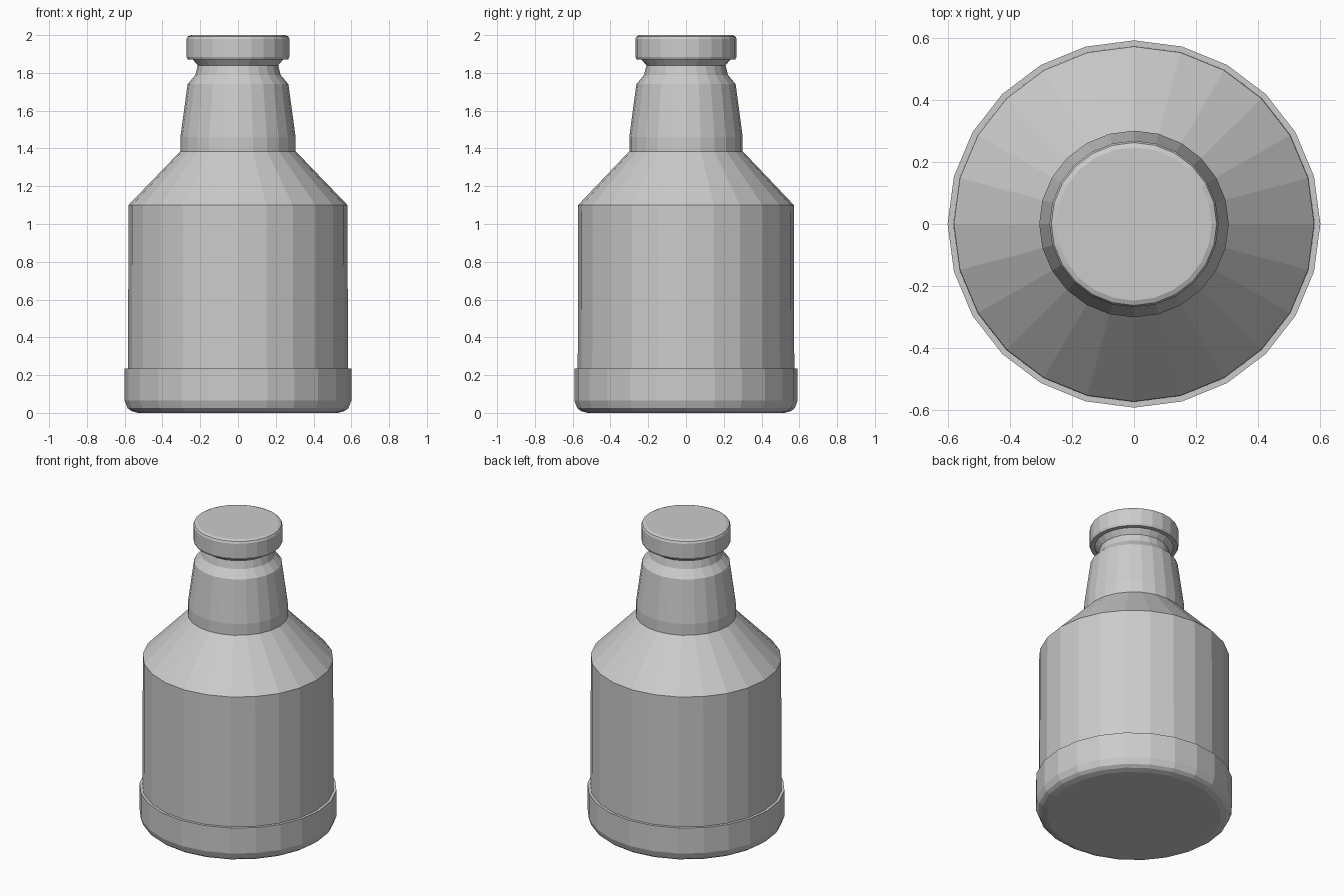
import bpy, bmesh
from math import cos, sin, tau

if "Cube" in bpy.data.objects:
    bpy.data.objects.remove(bpy.data.objects["Cube"])

SIDES = 24
Y_SCALE = 0.985


def lathe(name, profile):
    """Revolve (radius, height) points into a closed faceted solid."""
    bm = bmesh.new()
    rings = []
    for r, z in profile:
        rings.append([bm.verts.new((r * cos(tau * i / SIDES),
                                    r * Y_SCALE * sin(tau * i / SIDES), z))
                      for i in range(SIDES)])
    for a, b in zip(rings, rings[1:]):
        for i in range(SIDES):
            j = (i + 1) % SIDES
            bm.faces.new((a[i], a[j], b[j], b[i]))
    bm.faces.new(rings[0][::-1])
    bm.faces.new(rings[-1])
    bmesh.ops.recalc_face_normals(bm, faces=bm.faces)
    mesh = bpy.data.meshes.new(name)
    bm.to_mesh(mesh)
    bm.free()
    obj = bpy.data.objects.new(name, mesh)
    bpy.context.collection.objects.link(obj)
    return obj


# Bottle: rounded foot, raised base band, straight body, cone shoulder, neck
lathe("bottle", [
    (0.53, 0.0), (0.565, 0.01), (0.585, 0.025), (0.60, 0.065), (0.60, 0.235),
    (0.582, 0.235), (0.58, 1.10), (0.305, 1.385), (0.305, 1.46),
    (0.267, 1.74), (0.225, 1.79), (0.213, 1.84), (0.24, 1.872)])

# Cap: short disc with a softened top edge
lathe("cap", [
    (0.238, 1.872), (0.266, 1.872), (0.272, 1.885),
    (0.272, 1.98), (0.266, 1.993), (0.25, 2.0)])
